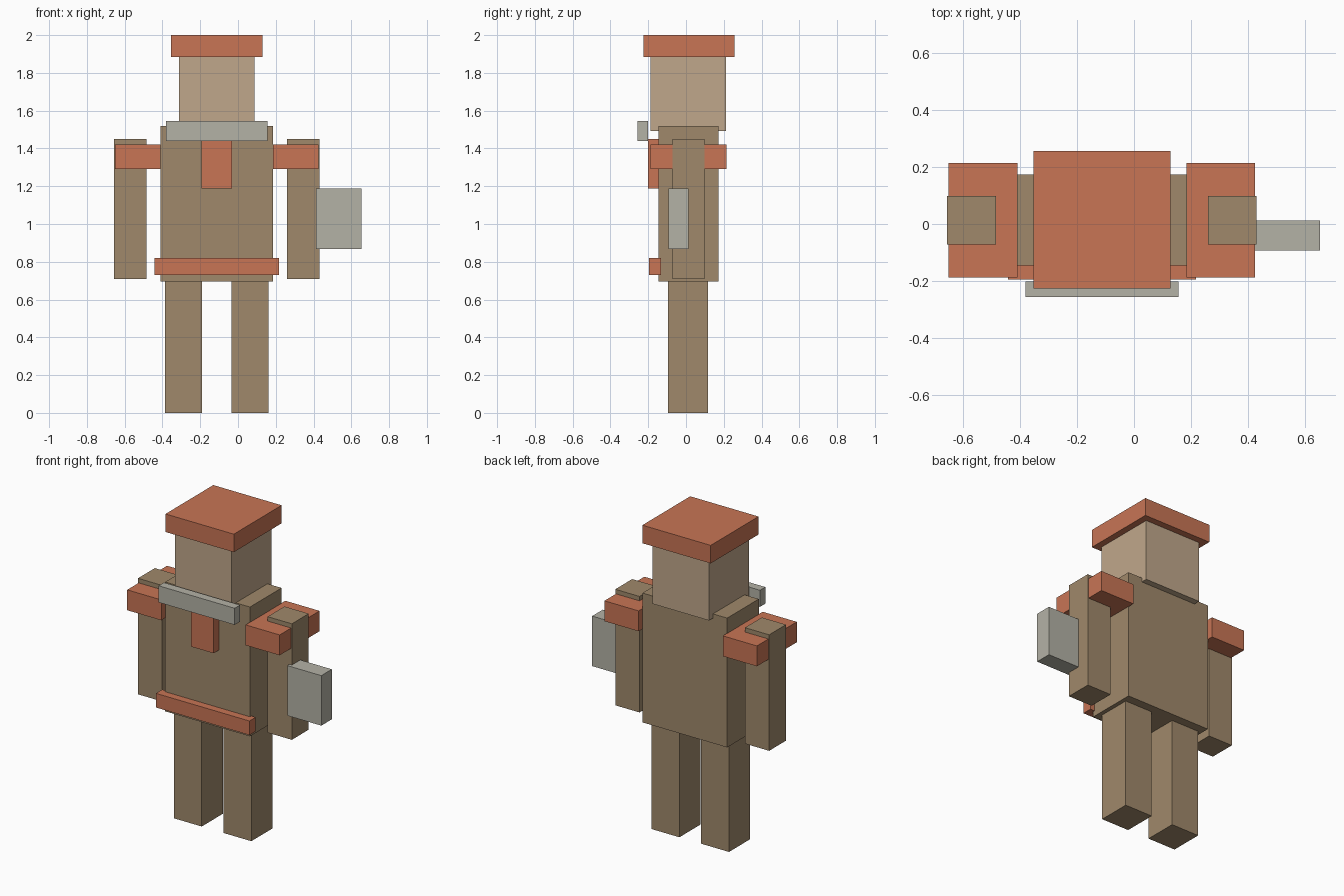
import bpy

if "Cube" in bpy.data.objects:
    bpy.data.objects.remove(bpy.data.objects["Cube"])

MID = -0.1125  # the body's own centre line; the held box shifts it off x = 0


def material(name, rgb):
    m = bpy.data.materials.new(name)
    m.diffuse_color = (*rgb, 1)
    m.use_nodes = True
    m.node_tree.nodes["Principled BSDF"].inputs["Base Color"].default_value = m.diffuse_color
    return m


BROWN = material("brown", (0.35, 0.25, 0.147))
SKIN = material("skin", (0.527, 0.39, 0.258))
RED = material("red", (0.578, 0.178, 0.091))
GREY = material("grey", (0.456, 0.445, 0.381))


def box(name, mat, x, y, z):
    """Box from (min, max) ranges on each axis."""
    ranges = (x, y, z)
    bpy.ops.mesh.primitive_cube_add(size=1, location=[(a + b) / 2 for a, b in ranges])
    ob = bpy.context.object
    ob.name = name
    ob.scale = [b - a for a, b in ranges]
    bpy.ops.object.transform_apply(location=False, rotation=False, scale=True)
    ob.data.materials.append(mat)


def centred(name, mat, half, y, z):
    box(name, mat, (MID - half, MID + half), y, z)


def pair(name, mat, inner, outer, y, z):
    box("left_" + name, mat, (MID + inner, MID + outer), y, z)
    box("right_" + name, mat, (MID - outer, MID - inner), y, z)


# Body
centred("torso", BROWN, 0.299, (-0.146, 0.173), (0.695, 1.52))
centred("head", SKIN, 0.199, (-0.188, 0.213), (1.493, 1.89))
pair("leg", BROWN, 0.077, 0.273, (-0.095, 0.117), (0, 0.70))
pair("arm", BROWN, 0.372, 0.543, (-0.072, 0.098), (0.71, 1.45))

# Hat and clothing trim
centred("hat", RED, 0.241, (-0.226, 0.256), (1.885, 2.0))
pair("shoulder_pad", RED, 0.297, 0.538, (-0.188, 0.214), (1.292, 1.422))
centred("chest_tab", RED, 0.08, (-0.20, -0.14), (1.187, 1.45))
centred("belt", RED, 0.33, (-0.195, -0.132), (0.73, 0.82))
centred("collar_bar", GREY, 0.268, (-0.256, -0.202), (1.44, 1.546))

# Box held at the left arm
box("held_box", GREY, (0.413, 0.653), (-0.093, 0.013), (0.868, 1.187))
